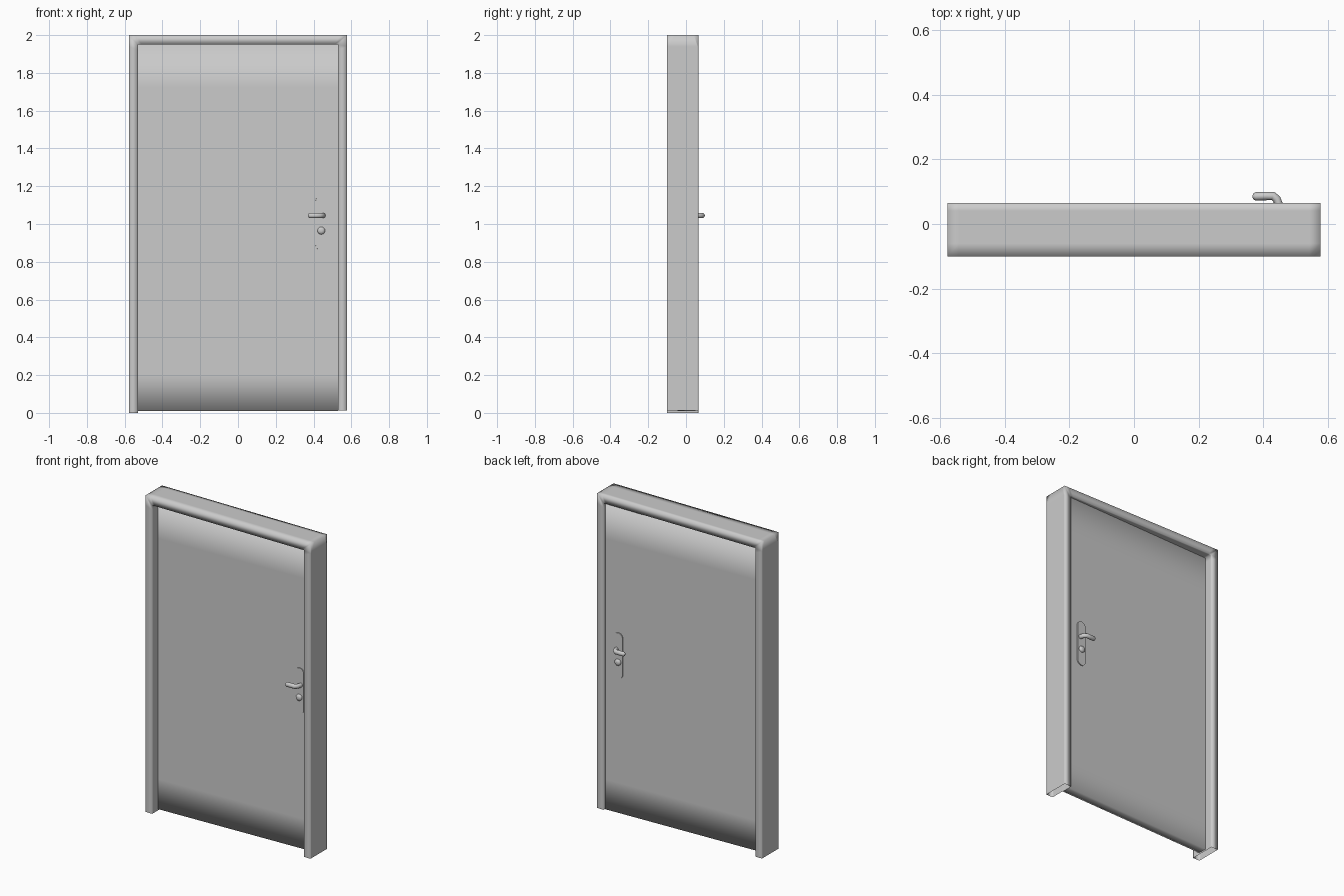
import bpy, bmesh, math
from mathutils import Vector

cube = bpy.data.objects.get("Cube")
if cube:
    bpy.data.objects.remove(cube)


def material(name, value):
    m = bpy.data.materials.new(name)
    m.use_nodes = True
    color = (value, value, value, 1)
    m.diffuse_color = color
    bsdf = next(n for n in m.node_tree.nodes if n.type == 'BSDF_PRINCIPLED')
    bsdf.inputs["Base Color"].default_value = color
    return m


GREY = material("light grey", 0.6)


def loft(name, rings, capped=True):
    """Skin closed rings of points, smooth along the skin and sharp at the caps."""
    bm = bmesh.new()
    loops = [[bm.verts.new(p) for p in ring] for ring in rings]
    n = len(loops[0])
    for a, b in zip(loops, loops[1:]):
        for i in range(n):
            j = (i + 1) % n
            bm.faces.new((a[i], a[j], b[j], b[i]))
    caps = [bm.faces.new(loops[0][::-1]), bm.faces.new(loops[-1])]
    bmesh.ops.recalc_face_normals(bm, faces=bm.faces)
    for f in bm.faces:
        f.smooth = True
    for cap in caps:
        cap.smooth = False
        for e in cap.edges:
            e.smooth = False
    if not capped:
        bmesh.ops.delete(bm, geom=caps, context='FACES_ONLY')
    mesh = bpy.data.meshes.new(name)
    bm.to_mesh(mesh)
    bm.free()
    mesh.materials.append(GREY)
    obj = bpy.data.objects.new(name, mesh)
    bpy.context.collection.objects.link(obj)
    return obj


# Main dimensions
OUT, INN = 0.577, 0.53
TOP, HEAD = 2.0, 1.95
FRONT, BACK = -0.10, 0.065
HALF = 0.029          # half the thickness of the leaf
SILL = 0.012


# Door frame: one hollow profile swept up, across and down, open at the feet
def frame_ring(outer, inner, rim):
    (ox, oz), (ix, iz) = outer, inner
    outside = [(ox, y, oz) for y in (FRONT, FRONT + rim, BACK - rim * 0.6, BACK)]
    inside = [(ix, y, iz) for y in (BACK, BACK - 0.01, FRONT + 0.01, FRONT)]
    return outside + inside


def half_frame(side, foot):
    return [
        frame_ring((side * OUT, foot), (side * INN, foot), 0.01),
        frame_ring((side * OUT, TOP - 0.06), (side * INN, HEAD - 0.03), 0.01),
        frame_ring((side * OUT, TOP), (side * INN, HEAD), 0.04),
        frame_ring((side * (OUT - 0.035), TOP), (side * (INN - 0.02), HEAD), 0.04),
    ]


loft("door_frame", half_frame(-1, 0) + half_frame(1, SILL)[::-1], capped=False)


# The leaf and its fittings stand slightly ajar
def loft_ajar(name, rings):
    obj = loft(name, rings)
    obj.location.y = 0.002
    obj.rotation_euler.z = 0.035


# Door leaf, softly shaded towards its top and bottom edges
levels = [0.01, 0.2, 1.72, HEAD]
loft_ajar("door_leaf", [
    [(x, -HALF, z) for z in levels] + [(x, HALF, z) for z in reversed(levels)]
    for x in (-INN, -0.3, 0.3, INN)])


# Handle fittings, the same on both faces
def capsule(x, z, radius, half, y, steps=12):
    points = []
    for sign in (1, -1):
        for i in range(steps + 1):
            a = math.pi * i / steps
            points.append((x + sign * radius * math.cos(a), y,
                           z + sign * (half + radius * math.sin(a))))
    return points


def disc(x, z, radius, y, steps=20):
    return [(x + radius * math.cos(math.tau * i / steps), y,
             z + radius * math.sin(math.tau * i / steps)) for i in range(steps)]


def lever(name, side):
    path = [(0.45, -0.004), (0.45, 0.014), (0.443, 0.031), (0.432, 0.041),
            (0.41, 0.041), (0.379, 0.041), (0.373, 0.041), (0.369, 0.041)]
    radii = [0.012, 0.012, 0.013, 0.013, 0.013, 0.013, 0.010, 0.004]
    rings = []
    for i, ((x, y), r) in enumerate(zip(path, radii)):
        before, after = path[max(i - 1, 0)], path[min(i + 1, len(path) - 1)]
        t = Vector((after[0] - before[0], after[1] - before[1])).normalized()
        ring = []
        for k in range(16):
            a = math.tau * k / 16
            ring.append((x - t.y * r * math.cos(a),
                         side * (HALF + y + t.x * r * math.cos(a)),
                         1.045 + r * 1.1 * math.sin(a)))
        rings.append(ring)
    loft_ajar(name, rings)


for label, side in (("front", -1), ("back", 1)):
    loft_ajar(label + "_handle_plate",
              [capsule(0.44, 1.005, 0.03, 0.115, side * (HALF + d)) for d in (-0.002, 0.006)])
    loft_ajar(label + "_lock_cylinder",
              [disc(0.44, 0.965, r, side * (HALF + d))
               for r, d in ((0.02, 0), (0.02, 0.012), (0.015, 0.018), (0.006, 0.02))])
    lever(label + "_lever", side)
